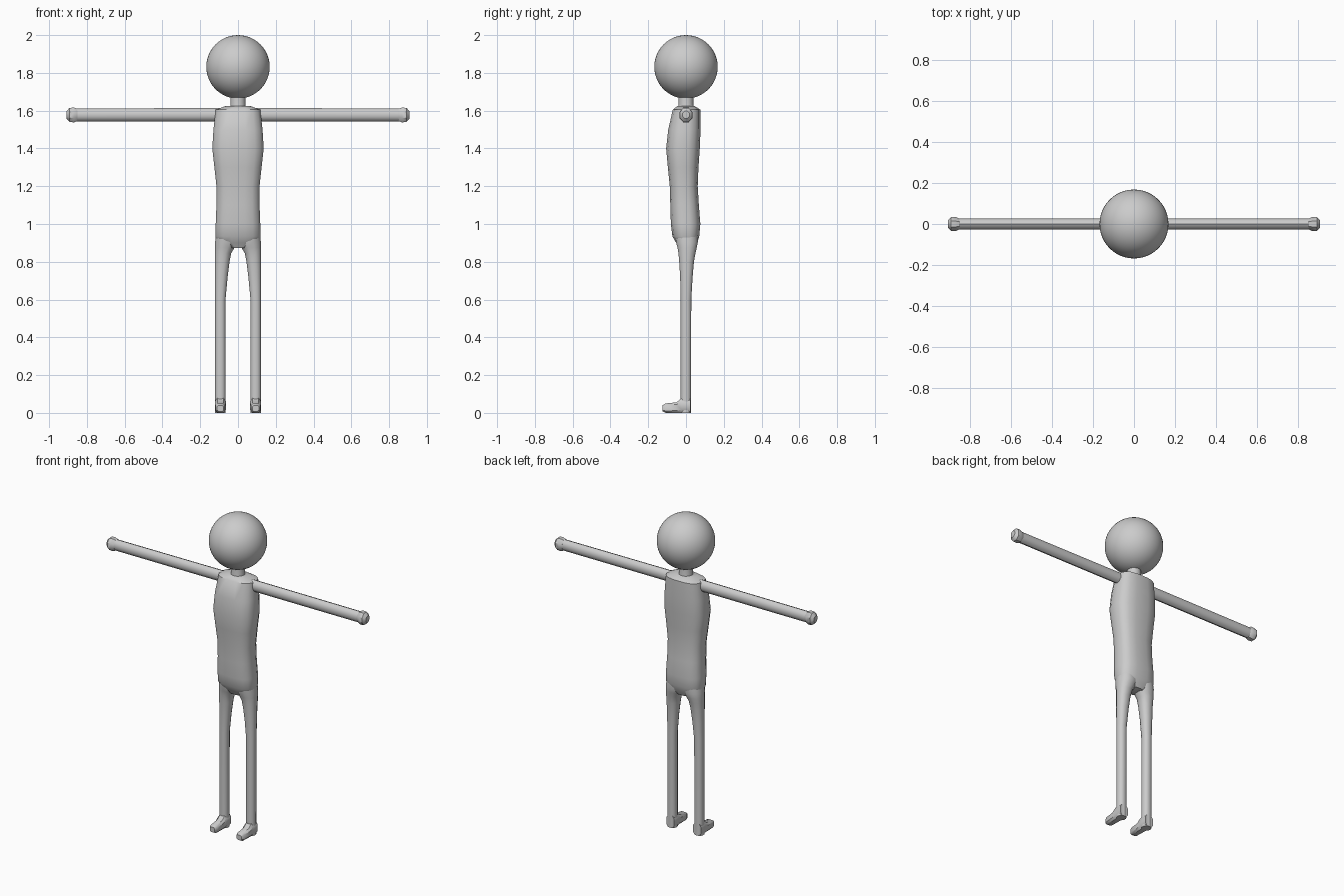
import bpy, bmesh, math

if "Cube" in bpy.data.objects:
    bpy.data.objects.remove(bpy.data.objects["Cube"])


def finish(obj, angle=40):
    bpy.ops.object.select_all(action='DESELECT')
    obj.select_set(True)
    bpy.context.view_layer.objects.active = obj
    bpy.ops.object.shade_smooth_by_angle(angle=math.radians(angle))


def loft(name, axis, rings, sides, power=2.0, mirror=False, angle=40):
    """Skin rounded rings (t, u_min, u_max, v_min, v_max) along an axis."""
    place = {'x': lambda u, v, t: (t, u, v),
             'y': lambda u, v, t: (u, t, v),
             'z': lambda u, v, t: (u, v, t)}[axis]
    # unit rounded outline, scaled so that its flats touch the extents
    outline = []
    for i in range(sides):
        a = 2 * math.pi * (i + 0.5) / sides
        c, s = math.cos(a), math.sin(a)
        outline.append((math.copysign(abs(c) ** (2 / power), c),
                        math.copysign(abs(s) ** (2 / power), s)))
    top = max(p[0] for p in outline)
    bm = bmesh.new()
    loops = []
    for t, u0, u1, v0, v1 in rings:
        loops.append([bm.verts.new(place((u0 + u1) / 2 + c / top * (u1 - u0) / 2,
                                         (v0 + v1) / 2 + s / top * (v1 - v0) / 2, t))
                      for c, s in outline])
    for a, b in zip(loops, loops[1:]):
        for i in range(sides):
            j = (i + 1) % sides
            bm.faces.new((a[i], a[j], b[j], b[i]))
    bm.faces.new(loops[0])
    bm.faces.new(loops[-1])
    bmesh.ops.recalc_face_normals(bm, faces=bm.faces[:])
    mesh = bpy.data.meshes.new(name)
    bm.to_mesh(mesh)
    bm.free()
    obj = bpy.data.objects.new(name, mesh)
    bpy.context.collection.objects.link(obj)
    finish(obj, angle)
    if mirror:
        obj.modifiers.new("mirror", 'MIRROR')
    return obj


# Head and neck
bpy.ops.mesh.primitive_uv_sphere_add(segments=48, ring_count=24, radius=0.168,
                                     location=(0, 0, 1.832))
bpy.context.object.name = "head"
finish(bpy.context.object)
loft("neck", 'z', [(1.60, -.045, .045, -.045, .045), (1.635, -.039, .039, -.039, .039),
                   (1.70, -.039, .039, -.039, .039)], 16)

# Torso, with chest bulging to the front and hips to the back
loft("torso", 'z', [
    (0.872, -.045, .045, -.038, .048),
    (0.90, -.105, .105, -.052, .060),
    (0.935, -.12, .12, -.072, .070),
    (1.00, -.118, .118, -.080, .076),
    (1.10, -.114, .114, -.083, .068),
    (1.20, -.114, .114, -.086, .062),
    (1.30, -.125, .125, -.096, .066),
    (1.40, -.136, .136, -.105, .073),
    (1.50, -.130, .130, -.094, .077),
    (1.605, -.118, .118, -.070, .076),
    (1.625, -.065, .065, -.045, .045)], 16, power=2.8)

# Arms ending in small knob hands
loft("arms", 'x', [(0.08, -.026, .026, 1.544, 1.612),
                   (0.865, -.026, .026, 1.544, 1.610)], 10, mirror=True)
loft("hands", 'x', [(0.850, -.026, .026, 1.545, 1.610),
                    (0.868, -.034, .034, 1.538, 1.616),
                    (0.892, -.033, .033, 1.540, 1.615),
                    (0.908, -.018, .018, 1.558, 1.597)], 8, mirror=True)

# Legs, thick at the hip and straight below
loft("legs", 'z', [
    (0.00, .066, .121, -.028, .026),
    (0.60, .066, .121, -.028, .028),
    (0.72, .055, .122, -.031, .035),
    (0.80, .045, .122, -.036, .042),
    (0.845, .036, .122, -.040, .050),
    (0.875, .018, .122, -.045, .057),
    (0.905, .002, .121, -.053, .063),
    (0.97, .002, .112, -.060, .060)], 12, power=2.3, mirror=True)

# Feet pointing forward, sloping down from the ankle
loft("feet", 'y', [
    (0.024, .066, .121, 0, .075),
    (-0.024, .064, .122, 0, .078),
    (-0.050, .066, .121, 0, .056),
    (-0.108, .068, .118, 0, .050),
    (-0.124, .077, .110, .008, .040)], 8, power=3.2, mirror=True)
